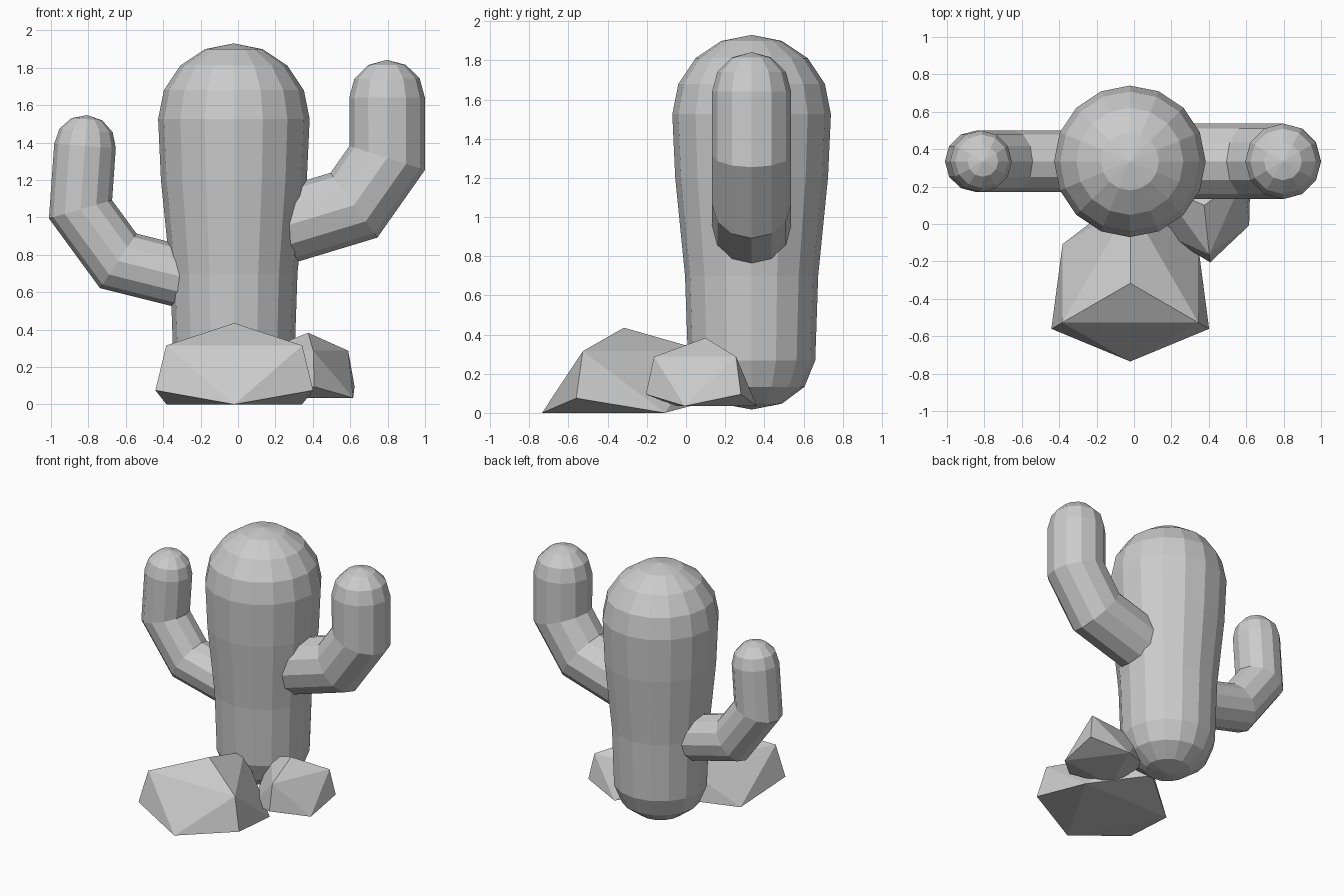
import bpy, bmesh
from math import sin, cos, pi, radians
from mathutils import Vector

if "Cube" in bpy.data.objects:
    bpy.data.objects.remove(bpy.data.objects["Cube"])


def finish(bm, name):
    bmesh.ops.recalc_face_normals(bm, faces=bm.faces)
    mesh = bpy.data.meshes.new(name)
    bm.to_mesh(mesh)
    bm.free()
    obj = bpy.data.objects.new(name, mesh)
    bpy.context.collection.objects.link(obj)
    return obj


def skin(name, sections, start, end, sides):
    """Bridge rings given as (centre, x-axis, y-axis), closed by two tip points."""
    bm = bmesh.new()
    rings = [[bm.verts.new(c + u * cos(2 * pi * k / sides) + v * sin(2 * pi * k / sides))
              for k in range(sides)] for c, u, v in sections]
    tips = bm.verts.new(start), bm.verts.new(end)
    for k in range(sides):
        j = (k + 1) % sides
        for a, b in zip(rings, rings[1:]):
            bm.faces.new((a[k], a[j], b[j], b[k]))
        bm.faces.new((rings[0][j], rings[0][k], tips[0]))
        bm.faces.new((rings[-1][k], rings[-1][j], tips[1]))
    return finish(bm, name)


X, Y, Z = Vector((1, 0, 0)), Vector((0, 1, 0)), Vector((0, 0, 1))
AXIS = Vector((-0.022, 0.335, 0))

# Trunk: turned profile with a domed top
profile = [(0.155, 0.047), (0.27, 0.133), (0.325, 0.268), (0.34, 0.7), (0.39, 1.2)]
profile += [(0.405 * cos(a), 1.525 + 0.405 * sin(a)) for a in (i * pi / 8 for i in range(4))]
skin("trunk", [(AXIS + Z * z, X * r, Y * r) for r, z in profile],
     AXIS + Z * 0.017, AXIS + Z * 1.93, 16)


# Arms: mitred tubes with round tips
def arm(name, path, r):
    pts = [Vector((x, AXIS.y, z)) for x, z in path]
    dirs = [(b - a).normalized() for a, b in zip(pts, pts[1:])]
    sections = []
    for i, p in enumerate(pts):
        before, after = dirs[max(i - 1, 0)], dirs[min(i, len(dirs) - 1)]
        t = (before + after).normalized()
        side = Y.cross(t) / t.dot(after)
        sections.append((p, side * r, Y * r))
    d = dirs[-1]
    for a in (pi / 6, pi / 3):
        sections.append((pts[-1] + d * r * sin(a), Y.cross(d) * r * cos(a), Y * r * cos(a)))
    skin(name, sections, pts[0], pts[-1] + d * r, 12)


arm("right_arm", [(0.2, 0.938), (0.62, 1.065), (0.798, 1.318), (0.797, 1.64)], 0.202)
arm("left_arm", [(-0.2, 0.657), (-0.64, 0.767), (-0.842, 1.043), (-0.818, 1.382)], 0.165)


# Rocks: three-sided faceted hulls
def rock(name, centre, turn, width, height):
    bm = bmesh.new()
    bm.verts.new(centre + Z * 0.435 * height)
    for r, z, offset in ((0.418, 0, 0), (0.487, 0.075, 60), (0.42, 0.315, 60)):
        for k in range(3):
            a = radians(turn + offset + 120 * k)
            bm.verts.new(centre + Vector((r * width * cos(a), r * width * sin(a), z * height)))
    bmesh.ops.convex_hull(bm, input=bm.verts)
    finish(bm, name)


rock("large_rock", Vector((-0.02, -0.317, 0)), -90, 1, 1)
rock("small_rock", Vector((0.375, 0.1, 0.035)), -24, 0.63, 0.8)
